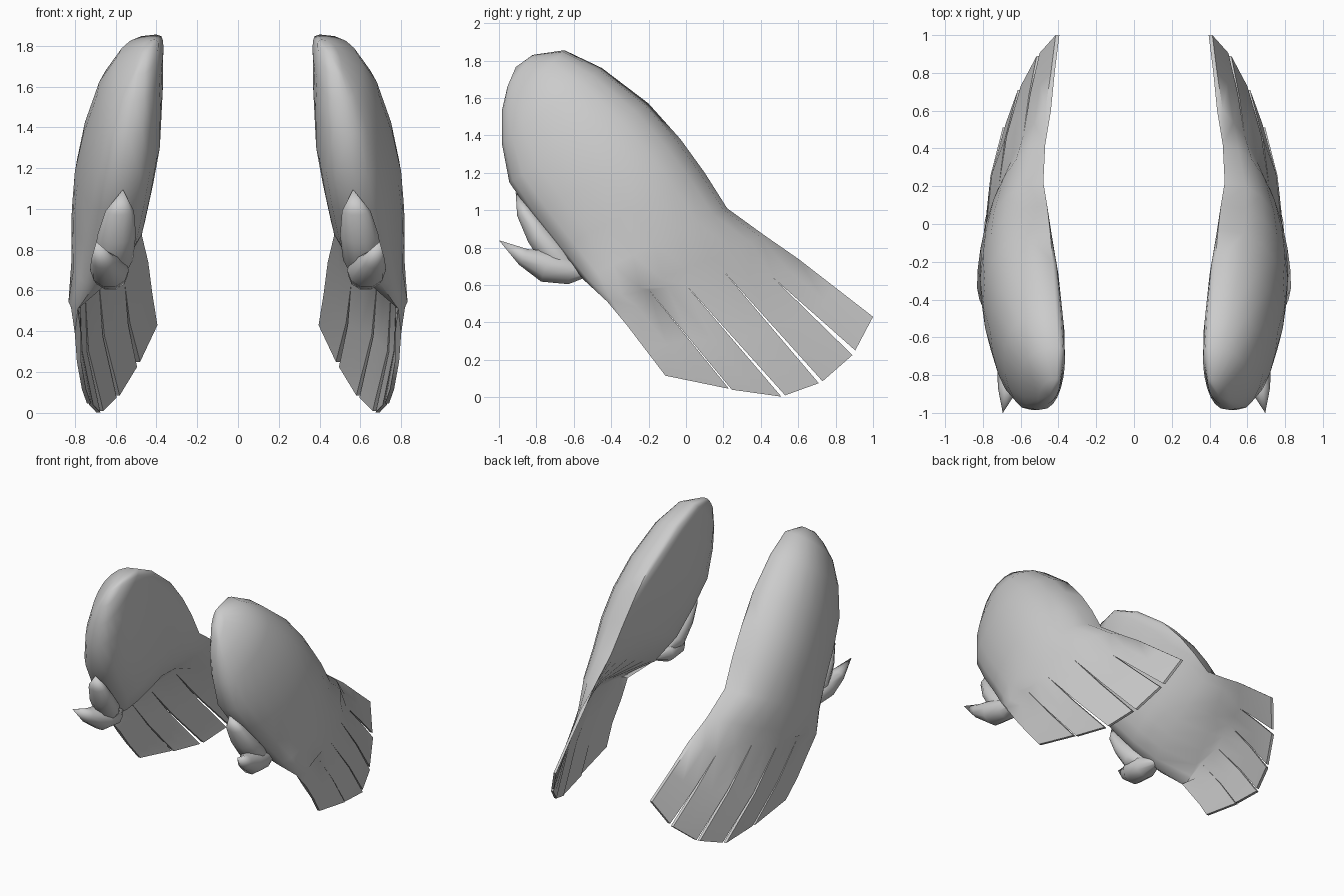
import bpy, bmesh
from math import sin, cos, pi
from mathutils import Vector

if "Cube" in bpy.data.objects:
    bpy.data.objects.remove(bpy.data.objects["Cube"])

N = 10  # segments across the wing (two per feather)


def finish(name, bm):
    bmesh.ops.recalc_face_normals(bm, faces=bm.faces)
    me = bpy.data.meshes.new(name)
    bm.to_mesh(me)
    bm.free()
    ob = bpy.data.objects.new(name, me)
    bpy.context.collection.objects.link(ob)
    bpy.ops.object.select_all(action='DESELECT')
    ob.select_set(True)
    bpy.context.view_layer.objects.active = ob
    bpy.ops.object.shade_smooth_by_angle(angle=0.9)
    ob.modifiers.new("mirror", 'MIRROR').use_mirror_merge = False
    return ob


def wing():
    bm = bmesh.new()
    # upper edge xyz, lower edge xyz, outer x and inner x at mid chord, inner skew
    stations = [
        ((.41, -.82, 1.83), (.49, -.955, 1.66), .50, .40, .3),
        ((.40, -.65, 1.855), (.51, -.985, 1.53), .605, .375, .3),
        ((.415, -.45, 1.76), (.54, -.985, 1.36), .69, .37, .4),
        ((.43, -.20, 1.57), (.57, -.945, 1.15), .76, .38, .6),
        ((.445, -.03, 1.38), (.60, -.83, .98), .80, .415, .8),
        ((.46, .10, 1.20), (.64, -.68, .79), .815, .455, 1),
        ((.48, .22, 1.01), (.70, -.55, .63), .81, .525, 1),
        ((.47, .42, .865), (.785, -.42, .51), .785, .67, .6),
    ]
    rows = []
    for a, b, xo, xi, skew in stations:
        a, b = Vector(a), Vector(b)
        mid = (a.x + b.x) / 2
        outer, inner = [], []
        for i in range(N + 1):
            th = pi * i / N
            p = a.lerp(b, (1 - cos(th)) / 2)
            s = max(0, sin(th))
            ko, ki = s ** .85 * (1 + .3 * cos(th)), s ** .65 * (1 - skew * cos(th))
            o = bm.verts.new(p + Vector(((xo - mid) * ko, 0, 0)))
            outer.append(o)
            inner.append(o if i in (0, N) else bm.verts.new(p + Vector(((xi - mid) * ki, 0, 0))))
        rows.append((outer, inner))
    # row where the feathers separate
    roots = [(.455, .60, .74), (.57, .47, .635), (.70, .20, .675),
             (.765, 0, .60), (.79, -.20, .575), (.785, -.32, .39)]
    outer, inner = [], []
    for i in range(N + 1):
        j = min(i // 2, 4)
        p = Vector(roots[j]).lerp(Vector(roots[j + 1]), i / 2 - j)
        outer.append(bm.verts.new(p + Vector((.015, 0, 0))))
        inner.append(bm.verts.new(p - Vector((.015, 0, 0))))
    rows.append((outer, inner))

    def face(*vs):
        vs = list(dict.fromkeys(vs))
        if len(vs) > 2:
            bm.faces.new(vs)

    for (o0, i0), (o1, i1) in zip(rows, rows[1:]):
        for i in range(N):
            face(o0[i], o0[i + 1], o1[i + 1], o1[i])
            face(i0[i + 1], i0[i], i1[i], i1[i + 1])
        for e in (0, N):
            face(o0[e], o1[e], i1[e], i0[e])
    # shoulder cap
    o, n = rows[0]
    c = bm.verts.new((.45, -.91, 1.765))
    loop = o + n[-2:0:-1]
    for p, q in zip(loop, loop[1:] + loop[:1]):
        face(p, q, c)
    # feathers, slightly arched outward halfway
    tips = [((.405, 1.0, .43), (.49, .905, .25)), ((.505, .89, .225), (.59, .73, .085)),
            ((.605, .71, .075), (.67, .53, .01)), ((.685, .51, .003), (.72, .245, .04)),
            ((.73, .23, .045), (.755, -.11, .115))]
    arch = [0, .01, .02, .025, .02, .01]
    for j, (a, b) in enumerate(tips):
        a, b = Vector(a), Vector(b)
        strips = [(outer[2 * j:2 * j + 3], inner[2 * j:2 * j + 3])]
        base = [(p.co + q.co) / 2 for p, q in zip(*strips[0])]
        for f in (.5, 1):
            so, si = [], []
            for t in range(3):
                p = base[t].lerp(a.lerp(b, t / 2), f)
                bow = arch[j] + (arch[j + 1] - arch[j]) * t / 2
                p.x += bow * 4 * f * (1 - f)
                so.append(bm.verts.new(p + Vector((.01, 0, 0))))
                si.append(bm.verts.new(p - Vector((.01, 0, 0))))
            strips.append((so, si))
        for (ro, ri), (to, ti) in zip(strips, strips[1:]):
            for k in range(2):
                face(ro[k], ro[k + 1], to[k + 1], to[k])
                face(ri[k + 1], ri[k], ti[k], ti[k + 1])
            for e in (0, 2):
                face(ro[e], to[e], ti[e], ri[e])
        for k in range(2):
            face(to[k], to[k + 1], ti[k + 1], ti[k])
    finish("wing", bm)


def horn(name, path, sides=10):
    """Loft ellipses along a path of (x, y, z, half width in x, half depth)."""
    bm = bmesh.new()
    rings = []
    for i, (x, y, z, w, d) in enumerate(path):
        p, q = path[max(i - 1, 0)], path[min(i + 1, len(path) - 1)]
        t = Vector((0, q[1] - p[1], q[2] - p[2])).normalized()
        n = Vector((0, -t.z, t.y))
        rings.append([bm.verts.new(Vector((x + w * cos(a), y, z)) + n * d * sin(a))
                      for a in (2 * pi * k / sides for k in range(sides))])
    for r, s in zip(rings, rings[1:]):
        for k in range(sides):
            m = (k + 1) % sides
            bm.faces.new((r[k], r[m], s[m], s[k]))
    bm.faces.new(rings[0])
    bm.faces.new(rings[-1])
    bmesh.ops.remove_doubles(bm, verts=bm.verts, dist=.002)
    finish(name, bm)


wing()
# thumb lobe against the leading edge, then its curled claw
horn("thumb_lobe", [(.565, -.91, 1.095, .001, .001), (.58, -.865, .99, .07, .045),
                    (.595, -.79, .87, .095, .07), (.61, -.70, .75, .095, .085),
                    (.63, -.60, .68, .05, .04)])
horn("thumb_claw", [(.64, -.51, .67, .03, .02), (.625, -.62, .675, .085, .075),
                    (.63, -.75, .70, .095, .09), (.665, -.87, .75, .055, .05),
                    (.695, -1.0, .84, .001, .001)])
